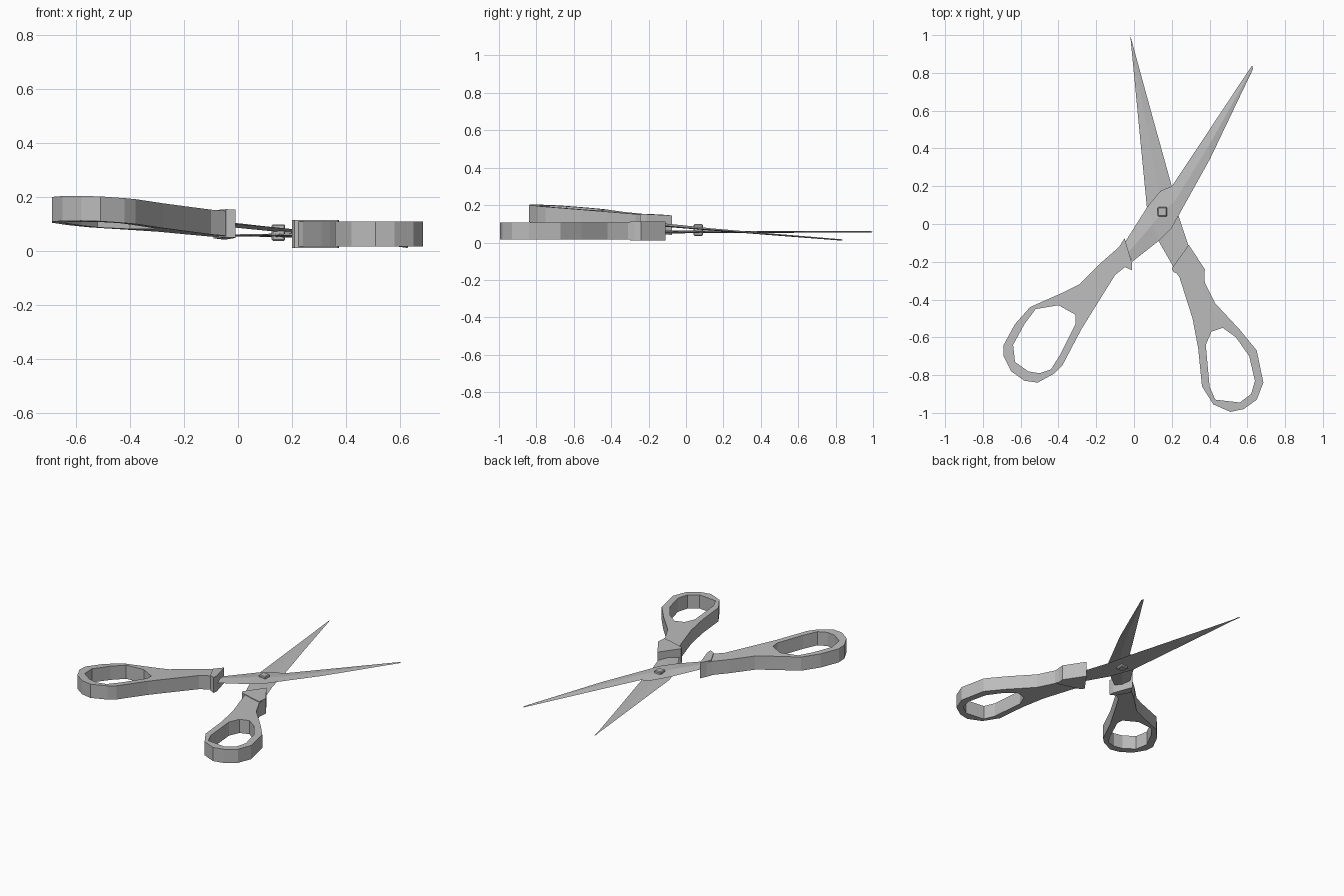
import bpy
import bmesh
from mathutils import Vector

default_cube = bpy.data.objects.get("Cube")
if default_cube:
    bpy.data.objects.remove(default_cube, do_unlink=True)

# One plain grey for the whole tool
GREY = (0.5, 0.5, 0.5, 1.0)
steel = bpy.data.materials.new("plain_grey")
steel.use_nodes = True
steel.diffuse_color = GREY
steel.node_tree.nodes["Principled BSDF"].inputs["Base Color"].default_value = GREY

UNIT = 0.01  # plan points are written in hundredths
PIVOT = Vector((0.15, 0.065))
TILT_AXIS = Vector((0.52, 0.854))


def lower_level(x, y):
    """Height of the level half's middle plane."""
    return 0.062


def upper_level(x, y):
    """Height of the tilted half's middle plane, falling toward its tip."""
    along = (Vector((x, y)) - PIVOT).dot(TILT_AXIS)
    return 0.077 - 0.07 * along


def finish(bm, name):
    bmesh.ops.recalc_face_normals(bm, faces=bm.faces)
    mesh = bpy.data.meshes.new(name)
    bm.to_mesh(mesh)
    bm.free()
    mesh.materials.append(steel)
    obj = bpy.data.objects.new(name, mesh)
    bpy.context.scene.collection.objects.link(obj)
    return obj


def slab(name, loops, level, half_height):
    """Thick plate from an outline and optional holes, lying on a level."""
    bm = bmesh.new()
    for loop in loops:
        verts = []
        for px, py in loop:
            x, y = px * UNIT, py * UNIT
            verts.append(bm.verts.new((x, y, level(x, y) - half_height)))
        for a, b in zip(verts, verts[1:] + verts[:1]):
            bm.edges.new((a, b))
    bmesh.ops.triangle_fill(bm, edges=bm.edges[:], use_beauty=True)
    result = bmesh.ops.extrude_face_region(bm, geom=bm.faces[:], use_keep_orig=True)
    top = [g for g in result["geom"] if isinstance(g, bmesh.types.BMVert)]
    bmesh.ops.translate(bm, verts=top, vec=(0, 0, 2 * half_height))
    return finish(bm, name)


def blade(name, left_side, right_side, level, ridge):
    """Blade with a shallow diamond section, running to a thin point."""
    bm = bmesh.new()
    rings = []
    last = len(left_side) - 1
    for i, (l, r) in enumerate(zip(left_side, right_side)):
        left, right = Vector(l) * UNIT, Vector(r) * UNIT
        middle = (left + right) / 2
        rise = ridge * (1 - 0.6 * i / last)
        ring = []
        for point, lift in ((left, 0), (middle, rise), (right, 0), (middle, -rise)):
            ring.append(bm.verts.new((point.x, point.y, level(point.x, point.y) + lift)))
        rings.append(ring)
    for near, far in zip(rings, rings[1:]):
        for k in range(4):
            n = (k + 1) % 4
            bm.faces.new((near[k], near[n], far[n], far[k]))
    bm.faces.new(rings[0])
    bm.faces.new(rings[-1])
    return finish(bm, name)


# Right-hand grip: long neck and finger loop
left_grip = [(29, -12), (37, -25), (37.5, -31), (43, -42), (56, -56), (65, -67),
             (68.5, -84), (65, -93), (58, -98), (51, -99.5), (42, -95.5),
             (36, -86), (34, -66), (31, -50), (24, -28), (21, -24)]
left_hole = [(41, -57), (47, -55), (54, -60), (61, -70), (64, -83), (62, -90),
             (56, -94.5), (43, -93), (40, -86), (38, -64)]
slab("left_handle", [left_grip, left_hole], lower_level, 0.046)

# Tilted grip: long neck and thumb loop
right_grip = [(-5, -9), (-2, -21), (-5, -23), (-10, -27), (-20, -43), (-28, -56),
              (-38, -75), (-42, -79), (-51, -84), (-58, -83), (-65, -78),
              (-69, -70), (-69, -64), (-63, -53), (-55, -44), (-46, -40),
              (-37, -36), (-29, -32), (-18, -21), (-10, -14)]
right_hole = [(-40, -43), (-31, -48), (-31, -53), (-39, -69), (-44, -77),
              (-50, -79), (-56, -78), (-63, -73), (-64, -64), (-58, -53),
              (-52, -45)]
slab("right_handle", [right_grip, right_hole], upper_level, 0.046)

# Flared collars where the blades enter the grips
slab("left_collar", [[(29, -11), (37.5, -24), (37, -30), (31, -28.5), (21, -25.5), (20, -23.5)]],
     lower_level, 0.051)
slab("right_collar", [[(-5, -7.5), (-1, -21), (-1, -24.5), (-4.5, -23), (-9, -14)]],
     upper_level, 0.052)

# Blades, listed from the collar to the tip
blade("left_blade",
      [(21, -23), (13, -9), (7, 7), (3, 48), (-2, 100)],
      [(29, -12), (24, 3), (20, 20), (10, 56), (-1.5, 98)],
      lambda x, y: lower_level(x, y) - 0.005, 0.009)
blade("right_blade",
      [(-5, -10), (7, 9), (14, 17.5), (20, 20), (40, 50), (62.5, 84)],
      [(-1, -20), (13, -9), (20, -2), (25, 7), (40, 34), (63, 82)],
      upper_level, 0.009)

# Square pivot pin with a bevelled rim
bm = bmesh.new()
bmesh.ops.create_cube(bm, size=1)
bmesh.ops.scale(bm, verts=bm.verts, vec=(0.05, 0.05, 0.062))
pin = finish(bm, "pivot_pin")
pin.location = (PIVOT.x, PIVOT.y, 0.067)
rim = pin.modifiers.new("rim", "BEVEL")
rim.width = 0.005
rim.segments = 1
